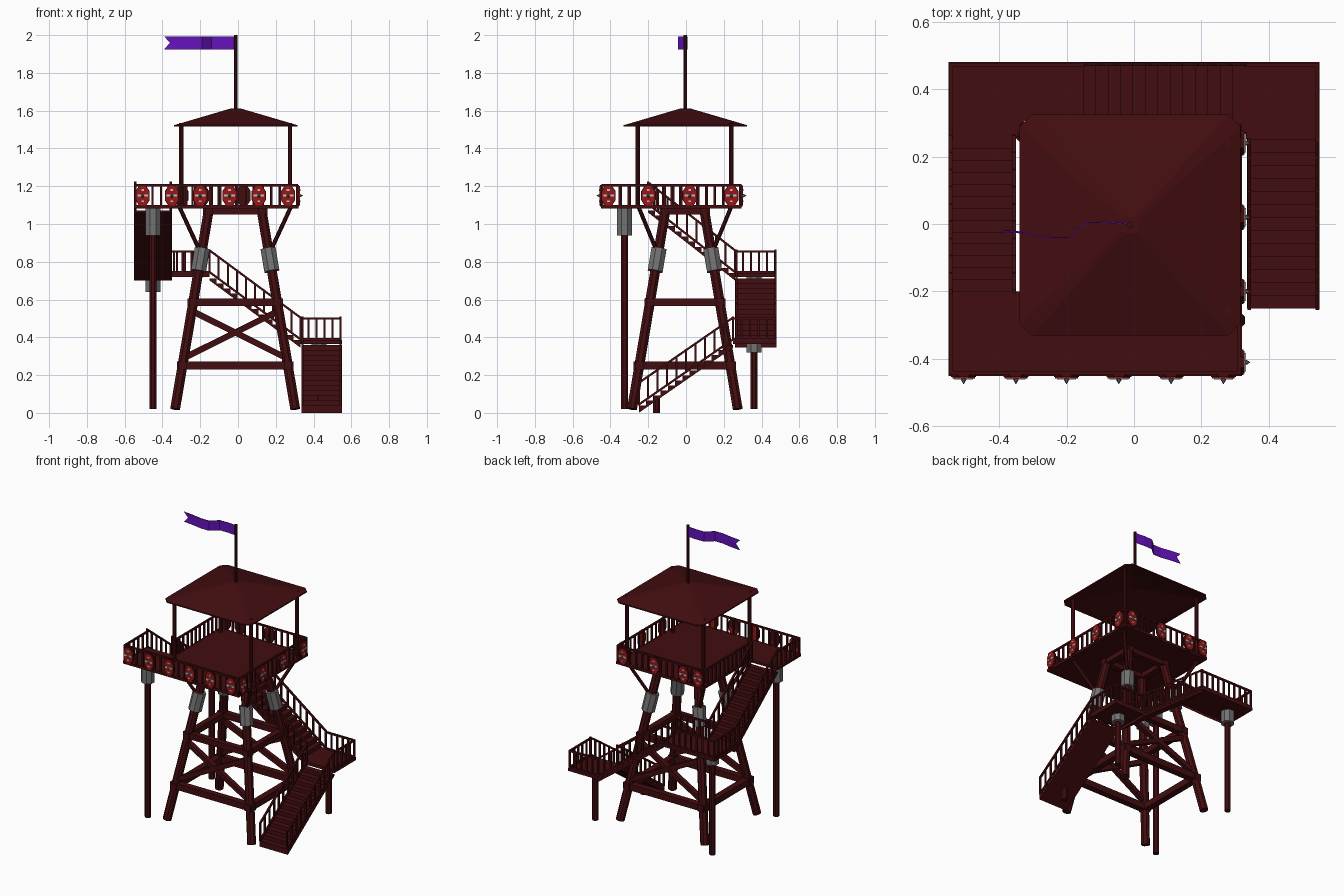
import bpy, bmesh, math
from mathutils import Vector, Matrix

if "Cube" in bpy.data.objects:
    bpy.data.objects.remove(bpy.data.objects["Cube"])

def material(name, rgb):
    m = bpy.data.materials.new(name)
    m.diffuse_color = (*rgb, 1)
    m.use_nodes = True
    m.node_tree.nodes["Principled BSDF"].inputs["Base Color"].default_value = m.diffuse_color
    return m

WOOD = material("dark red wood", (0.055, 0.004, 0.005))
GREY = material("grey metal", (0.17, 0.17, 0.17))
RED = material("shield red", (0.32, 0.008, 0.008))
LIGHT = material("light steel", (0.55, 0.55, 0.55))
PURPLE = material("flag purple", (0.13, 0.006, 0.5))

class Part:
    """Collects primitives into one object."""
    def __init__(self, name, mat):
        self.name, self.mat, self.bm = name, mat, bmesh.new()

    def box(self, lo, hi):
        lo, hi = Vector(lo), Vector(hi)
        m = Matrix.Translation((lo + hi) / 2) @ Matrix.Diagonal((*(hi - lo), 1))
        bmesh.ops.create_cube(self.bm, size=1, matrix=m)

    def rod(self, a, b, r, sides=8, r2=None, squash=1):
        a, b = Vector(a), Vector(b)
        q = (b - a).to_track_quat('Z', 'Y').to_matrix().to_4x4()
        m = (Matrix.Translation((a + b) / 2) @ q @ Matrix.Diagonal((squash, 1, 1, 1))
             @ Matrix.Rotation(math.pi / sides, 4, 'Z'))
        bmesh.ops.create_cone(self.bm, cap_ends=True, segments=sides, radius1=r,
                              radius2=r if r2 is None else r2, depth=(b - a).length, matrix=m)

    def prism(self, pts, offset):
        f = self.bm.faces.new([self.bm.verts.new(p) for p in pts])
        g = bmesh.ops.extrude_face_region(self.bm, geom=[f], use_keep_orig=True)
        bmesh.ops.translate(self.bm, vec=offset,
                            verts=[v for v in g["geom"] if isinstance(v, bmesh.types.BMVert)])

    def done(self):
        bmesh.ops.recalc_face_normals(self.bm, faces=self.bm.faces)
        me = bpy.data.meshes.new(self.name)
        self.bm.to_mesh(me)
        self.bm.free()
        me.materials.append(self.mat)
        ob = bpy.data.objects.new(self.name, me)
        bpy.context.collection.objects.link(ob)
        return ob

def railing(part, a, b, height=0.12, gap=0.045):
    """Balusters and a top rail following the foot line a to b."""
    a, b, up = Vector(a), Vector(b), Vector((0, 0, height))
    n = max(1, round((b - a).xy.length / gap))
    for i in range(n + 1):
        p = a.lerp(b, i / n)
        part.rod(p, p + up, 0.0075, 4)
    part.rod(a + up * 0.96, b + up * 0.96, 0.008, 4)
    part.rod(a + up * 0.04, b + up * 0.04, 0.008, 4)

def staircase(name, top, end, side, n=13):
    """Sawtooth flight from top to end, extruded sideways, with both railings."""
    top, end, side = Vector(top), Vector(end), Vector(side)
    step = (top.z - end.z) / n
    pts = []
    for i in range(n):
        for u in (i, i + 1):
            p = top.lerp(end, u / n)
            p.z = top.z - (i + 1) * step
            pts.append(p)
    down = Vector((0, 0, -step - 0.012))
    pts += [end + down, top + down]
    s = Part(name, WOOD)
    s.prism(pts, side)
    s.done()
    r = Part(name + "_railings", WOOD)
    for k in (0.03, 0.97):
        railing(r, top + side * k, end + side * k, 0.125, 0.05)
    r.done()

# legs with metal sleeves and struts up to the deck
CX, CY = -0.015, -0.006
def leg_at(sx, sy, z):
    t = (z - 0.02) / 1.07
    return Vector((CX + sx * (0.318 - 0.181 * t), CY + sy * (0.28 - 0.18 * t), z))

legs, sleeves = Part("legs", WOOD), Part("leg_sleeves", GREY)
struts = Part("deck_struts", WOOD)
corners = [(-1, -1), (1, -1), (1, 1), (-1, 1)]
for sx, sy in corners:
    legs.rod(leg_at(sx, sy, 0.02), leg_at(sx, sy, 1.09), 0.028, 8)
    sleeves.rod(leg_at(sx, sy, 0.75), leg_at(sx, sy, 0.87), 0.043, 8)
    struts.rod(leg_at(sx, sy, 0.84), (CX + sx * 0.295, CY + sy * 0.245, 1.09), 0.011, 6)
for p in (legs, sleeves, struts):
    p.done()

# horizontal beams and cross braces
beams, braces = Part("cross_beams", WOOD), Part("diagonal_braces", WOOD)
for z, r in ((0.25, 0.03), (0.585, 0.028), (1.07, 0.028)):
    for i, c in enumerate(corners):
        d = corners[(i + 1) % 4]
        a, b = leg_at(*c, z), leg_at(*d, z)
        e = (b - a).normalized() * 0.03
        beams.rod(a - e, b + e, r, 4)
for sy in (-1, 1):
    for sx in (-1, 1):
        braces.rod(leg_at(sx, sy, 0.29), leg_at(-sx, sy, 0.54), 0.022, 4)
beams.done()
braces.done()

# main deck with front-left extension, and the two lower landings
X0, X1, XL, YF, YB = -0.34, 0.32, -0.55, -0.45, 0.295
Z1, Z2, Z3 = 1.1, 0.74, 0.385
deck = Part("deck", WOOD)
deck.prism([(XL, YF, 1.083), (X1, YF, 1.083), (X1, YB, 1.083), (X0, YB, 1.083),
            (X0, -0.2, 1.083), (XL, -0.2, 1.083)], (0, 0, 0.017))
deck.done()
land = Part("landings", WOOD)
land.box((XL, 0.26, Z2 - 0.02), (-0.15, 0.48, Z2))
land.box((0.33, 0.25, Z3 - 0.02), (0.55, 0.48, Z3))
land.done()

# level railings
e = 0.008
rails = Part("deck_railings", WOOD)
railing(rails, (XL + e, YF + e, 1.09), (X1 - e, YF + e, 1.09))
railing(rails, (X1 - e, YF + e, 1.09), (X1 - e, YB - e, 1.09))
railing(rails, (X0 + e, YB - e, 1.09), (X1 - e, YB - e, 1.09))
railing(rails, (X0 + e, -0.2, 1.09), (X0 + e, YB - e, 1.09))
railing(rails, (XL + e, YF + e, 1.09), (XL + e, -0.2, 1.09))
rails.done()
rails = Part("landing_railings", WOOD)
railing(rails, (XL + e, 0.26, Z2), (XL + e, 0.472, Z2))
railing(rails, (XL + e, 0.472, Z2), (-0.15, 0.472, Z2))
railing(rails, (X0, 0.268, Z2), (-0.15, 0.268, Z2))
railing(rails, (0.33, 0.472, Z3), (0.542, 0.472, Z3))
railing(rails, (0.542, 0.25, Z3), (0.542, 0.472, Z3))
rails.done()

# three flights of stairs
staircase("upper_stairs", (XL, -0.2, Z1), (XL, 0.26, Z2), (0.2, 0, 0))
staircase("middle_stairs", (-0.15, 0.26, Z2), (0.33, 0.26, Z3), (0, 0.22, 0))
staircase("lower_stairs", (0.335, 0.25, Z3), (0.335, -0.25, 0.039), (0.215, 0, 0))

# support posts with metal sockets
posts, sockets = Part("support_posts", WOOD), Part("post_sockets", GREY)
for x, y, lo, hi in ((-0.45, -0.325, 0.94, 1.085), (-0.45, 0.36, 0.64, 0.72),
                     (0.43, 0.36, 0.32, 0.37)):
    posts.rod((x, y, 0.02), (x, y, hi), 0.02, 8)
    sockets.rod((x, y, lo), (x, y, hi), 0.043, 8)
posts.rod((0.43, -0.155, 0), (0.43, -0.155, 0.09), 0.02, 8)
posts.done()
sockets.done()

# shields with a light cross and a spike, along front, right and back
rims, faces = Part("shield_rims", WOOD), Part("shield_faces", RED)
marks, spikes = Part("shield_crosses", LIGHT), Part("shield_spikes", GREY)
spots = [((x, YF), (0, -1)) for x in (-0.505, -0.35, -0.2, -0.045, 0.11, 0.265)]
spots += [((X1, y), (1, 0)) for y in (-0.41, -0.2, 0.02, 0.24)]
spots += [((x, YB), (0, 1)) for x in (-0.3, -0.19, 0.03, 0.265)]
for (x, y), (nx, ny) in spots:
    c, n, t = Vector((x, y, 1.15)), Vector((nx, ny, 0)), Vector((-ny, nx, 0))
    # track quaternion may place up on either local axis, so scale in world space
    for part, r, d in ((rims, 0.062, 0.004), (faces, 0.056, 0.008)):
        start = len(part.bm.verts)
        part.rod(c - n * 0.006, c + n * d, r, 8)
        part.bm.verts.ensure_lookup_table()
        for v in part.bm.verts[start:]:
            v.co -= t * (v.co - c).dot(t) * 0.35
    marks.rod(c - t * 0.028 + n * 0.006, c + t * 0.028 + n * 0.006, 0.008, 4)
    for s in (-1, 1):
        p = c + Vector((0, 0, s * 0.03))
        marks.rod(p - t * 0.007 + n * 0.006, p + t * 0.007 + n * 0.006, 0.006, 4)
    spikes.rod(c, c + n * 0.024, 0.015, 6, 0.001)
for p in (rims, faces, marks, spikes):
    p.done()

# roof posts
rp = Part("roof_posts", WOOD)
for x in (-0.3, 0.275):
    for y in (-0.255, 0.24):
        rp.rod((x, y, 1.09), (x, y, 1.535), 0.0125, 8)
rp.done()

# hollow hipped roof with clipped corners and a small flat top
roof = Part("roof", WOOD)
def ring(h, c, z):
    out = []
    for sx, sy in corners:
        ends = [(sx * h, sy * (h - c)), (sx * (h - c), sy * h)]
        if sx * sy < 0:
            ends.reverse()
        out += [roof.bm.verts.new((-0.012 + px, -0.003 + py, z)) for px, py in ends]
    return out
rings = [ring(0.29, 0.03, 1.522), ring(0.327, 0.035, 1.515), ring(0.327, 0.035, 1.523),
         ring(0.025, 0.008, 1.612)]
inner = ring(0.02, 0.006, 1.6)
loop = [inner] + rings
for a, b in zip(loop, loop[1:]):
    for i in range(8):
        j = (i + 1) % 8
        roof.bm.faces.new((a[i], a[j], b[j], b[i]))
roof.bm.faces.new(rings[-1])
roof.bm.faces.new(inner)
roof.done()

# flag pole and waving swallow-tailed flag
pole = Part("flag_pole", WOOD)
pole.rod((-0.012, -0.003, 1.59), (-0.012, -0.003, 2.0), 0.01, 8)
pole.done()
flag = Part("flag", PURPLE)
path = [(-0.015, 0), (-0.08, 0.005), (-0.14, 0.004), (-0.19, -0.04), (-0.25, -0.04),
        (-0.32, -0.028), (-0.39, -0.02)]
rows = []
for i, (x, y) in enumerate(path):
    mid = x + (0.03 if i == len(path) - 1 else 0)
    rows.append([flag.bm.verts.new((px, y, z))
                 for px, z in ((x, 1.925), (mid, 1.96), (x, 1.992))])
for a, b in zip(rows, rows[1:]):
    for k in (0, 1):
        flag.bm.faces.new((a[k], b[k], b[k + 1], a[k + 1]))
ob = flag.done()
sol = ob.modifiers.new("thickness", 'SOLIDIFY')
sol.thickness = 0.004
sol.offset = 0
